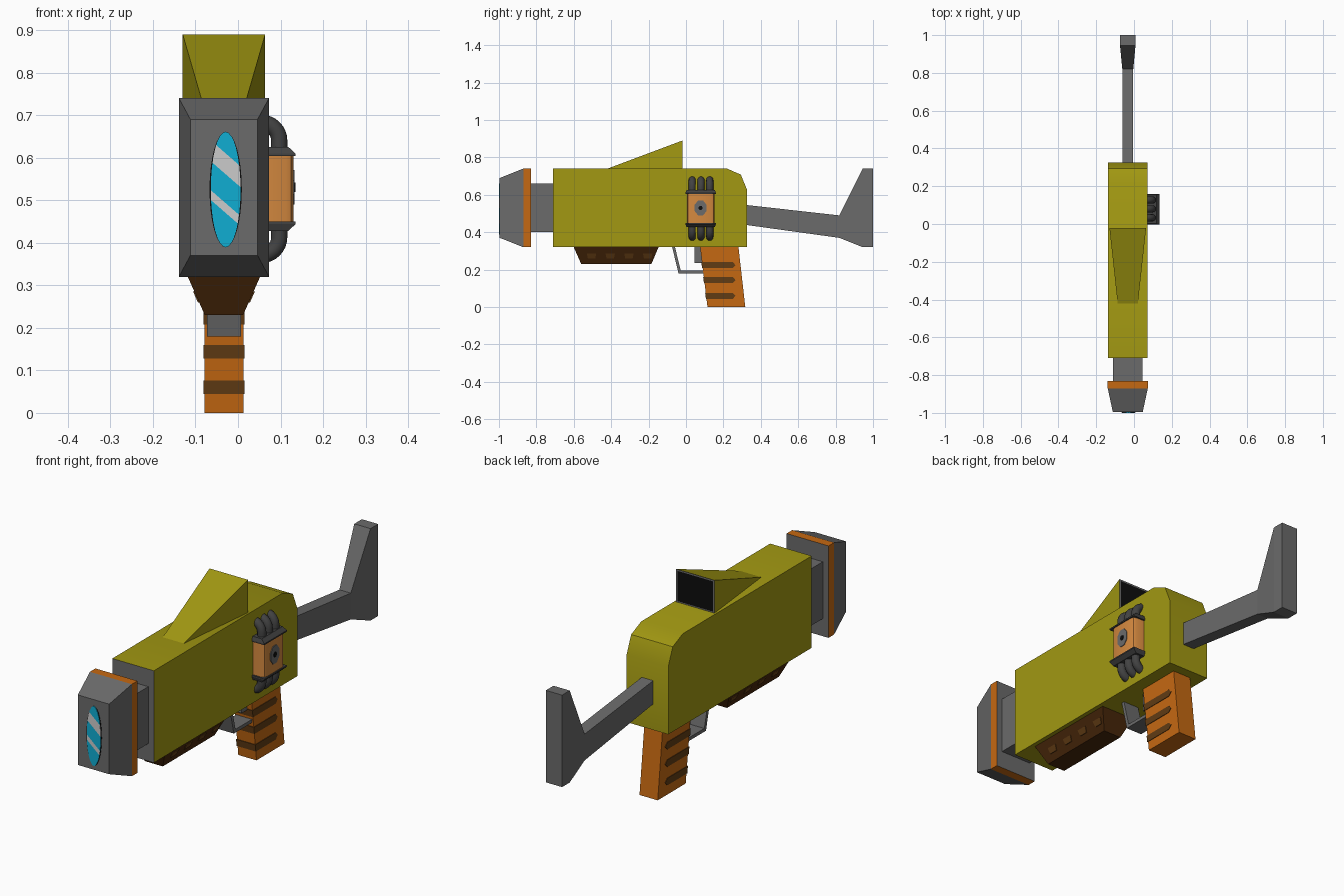
import bpy, bmesh, math

if "Cube" in bpy.data.objects:
    bpy.data.objects.remove(bpy.data.objects["Cube"])

CX = -0.033  # centre line of the body


def material(name, r, g, b):
    m = bpy.data.materials.new(name)
    m.diffuse_color = (r, g, b, 1)
    m.use_nodes = True
    m.node_tree.nodes["Principled BSDF"].inputs["Base Color"].default_value = m.diffuse_color
    return m


OLIVE = material("olive", 0.36, 0.315, 0.006)
GREY = material("grey", 0.145, 0.145, 0.145)
ORANGE = material("orange", 0.56, 0.14, 0.006)
PALE = material("pale_orange", 0.66, 0.25, 0.05)
DARK = material("dark_grey", 0.055, 0.055, 0.055)
BROWN = material("brown", 0.12, 0.045, 0.007)
UMBER = material("dark_brown", 0.065, 0.020, 0.003)
CYAN = material("cyan", 0.005, 0.42, 0.65)
SILVER = material("silver", 0.60, 0.60, 0.60)
BLACK = material("black", 0.004, 0.004, 0.004)


def loft(name, rings, mats, rule=None, smooth=False, edit=None):
    """Skin a list of equal-length rings, cap both ends, colour faces by rule."""
    bm = bmesh.new()
    vs = [[bm.verts.new(p) for p in ring] for ring in rings]
    n = len(rings[0])
    for a, b in zip(vs, vs[1:]):
        for i in range(n):
            j = (i + 1) % n
            bm.faces.new((a[i], a[j], b[j], b[i]))
    bm.faces.new(vs[0])
    bm.faces.new(vs[-1][::-1])
    bmesh.ops.recalc_face_normals(bm, faces=bm.faces[:])
    if edit:
        edit(bm)
    bm.normal_update()
    if rule:
        for f in bm.faces:
            f.material_index = rule(f)
    me = bpy.data.meshes.new(name)
    bm.to_mesh(me)
    bm.free()
    for m in mats:
        me.materials.append(m)
    ob = bpy.data.objects.new(name, me)
    bpy.context.collection.objects.link(ob)
    if smooth:
        bpy.ops.object.select_all(action='DESELECT')
        ob.select_set(True)
        bpy.context.view_layer.objects.active = ob
        bpy.ops.object.shade_smooth_by_angle(angle=math.radians(40))
    return ob


def prism(name, profile, half, mats, **kw):
    """Side profile (y, z) given thickness across x."""
    return loft(name, [[(CX + s * half, y, z) for y, z in profile] for s in (-1, 1)], mats, **kw)


def along_y(name, stations, mats, **kw):
    """Box sections along y: (y, z low, z high, half width)."""
    return loft(name, [[(CX - w, y, a), (CX + w, y, a), (CX + w, y, b), (CX - w, y, b)]
                       for y, a, b, w in stations], mats, **kw)


def along_z(name, stations, mats, **kw):
    """Box sections along z: (z, x low, x high, y low, y high)."""
    return loft(name, [[(x0, y0, z), (x1, y0, z), (x1, y1, z), (x0, y1, z)]
                       for z, x0, x1, y0, y1 in stations], mats, **kw)


# Body with rounded upper rear corner and grey front
prism("body", [(-.71, .32), (.325, .32), (.325, .63), (.293, .708), (.22, .74), (-.71, .74)],
      .105, [OLIVE, GREY], rule=lambda f: int(f.normal.y < -.9), smooth=True)

# Muzzle neck and head
along_y("muzzle_neck", [(-.84, .40, .66, .077), (-.70, .40, .66, .077)], [GREY])
along_y("muzzle_head", [(-.996, .37, .69, .079), (-.87, .32, .74, .106), (-.83, .32, .74, .106)],
        [GREY, ORANGE], rule=lambda f: int(abs(f.calc_center_median().y + .85) < .01))

# Lens: black rim plate, cyan disc cut by two diagonal silver bands
LX, LZ, SLOPE = -0.029, 0.525, 0.87


def ellipse(y, rx, rz):
    return [(LX + rx * math.cos(t), y, LZ + rz * math.sin(t))
            for t in (i * math.tau / 32 for i in range(32))]


def cut_bands(bm):
    for z in (.61, .561, .493, .47):
        bmesh.ops.bisect_plane(bm, geom=bm.verts[:] + bm.edges[:] + bm.faces[:],
                               plane_co=(LX, 0, z), plane_no=(SLOPE, 0, 1))


def band(f):
    c = f.calc_center_bounds()
    v = c.z + SLOPE * (c.x - LX)
    return int(.561 < v < .61 or .47 < v < .493)


loft("lens_rim", [ellipse(-.99, .038, .135), ellipse(-.998, .038, .135)], [BLACK])
loft("lens", [ellipse(-.99, .035, .136), ellipse(-1, .035, .136)], [CYAN, SILVER],
     rule=band, edit=cut_bands)


# Sight hood: wedge widening to the rear with a framed dark opening
def sight_opening(bm):
    bm.normal_update()
    rear = [f for f in bm.faces if f.normal.y > .9]
    bmesh.ops.inset_region(bm, faces=rear, thickness=.01)
    rear[0].material_index = 2


def sight_rule(f):
    if f.material_index == 2:
        return 2
    return int(f.normal.y > .9)


loft("sight_hood", [[(CX + s * .053, -.425, .738), (CX + s * .097, -.02, .738),
                     (CX + s * .097, -.02, .89)] for s in (-1, 1)],
     [OLIVE, GREY, BLACK], rule=sight_rule, edit=sight_opening)

# Foregrip and its finger marks
along_z("foregrip", [(.32, CX - .085, CX + .085, -.60, -.147),
                     (.23, CX - .045, CX + .045, -.56, -.185)], [UMBER])
for i in range(4):
    y = -.53 + i * .1
    along_z(f"foregrip_mark_{i + 1}", [(.285, CX - .0725, CX + .0725, y, y + .05),
                                       (.26, CX - .0613, CX + .0613, y + .005, y + .045)], [BROWN])

# Pistol grip with wrapped stripes
prism("grip", [(.075, .325), (.28, .325), (.317, 0), (.115, 0)], .046, [ORANGE])
for i, z in enumerate((.06, .144, .224)):
    a, b = z - .016, z + .016
    fa, fb = (.112 - .125 * h for h in (a, b))
    prism(f"grip_stripe_{i + 1}", [(fa, a), (.25, a), (.265, z), (.25, b), (fb, b)], .0485, [BROWN])

# Trigger and guard
prism("trigger", [(.045, .325), (.08, .325), (.09, .235), (.045, .235)], .02, [GREY])
prism("trigger_guard", [(-.075, .325), (-.04, .18), (.10, .18), (.10, .195),
                        (-.028, .195), (-.06, .325)], .04, [GREY])

# Shoulder stock
along_y("stock", [(.30, .442, .548, .029), (.82, .37, .49, .029),
                  (.945, .32, .74, .041), (1, .32, .74, .041)], [GREY])

# Power cell on the right side
cell = [(.06, .005), (.113, .005), (.125, .011), (.13, .024),
        (.13, .133), (.125, .146), (.113, .152), (.06, .152)]
loft("power_cell", [[(x, y, z) for x, y in cell] for z in (.445, .61)], [PALE], smooth=True)
MID = .5265


def octagon(x, ry, rz):
    return [(x, .078 + ry * math.cos(t), .53 + rz * math.sin(t))
            for t in ((i + .5) * math.tau / 8 for i in range(8))]


loft("cell_plate", [octagon(.128, .034, .044), octagon(.133, .034, .044)], [GREY])
loft("cell_dot", [octagon(.13, .011, .012), octagon(.135, .011, .012)], [BLACK])

# Cell caps and curved pipes, mirrored top and bottom
for side, s in (("upper", 1), ("lower", -1)):
    along_z(f"{side}_cell_cap", [(MID + s * .077, .06, .135, -.003, .16),
                                 (MID + s * .083, .06, .135, -.003, .16),
                                 (MID + s * .099, .06, .118, .003, .154)], [DARK])
    for k, y in enumerate((.033, .080, .127)):
        rings = []
        for step in range(-1, 9):
            a = max(step, 0) * math.pi / 16
            base = .1135 if step >= 0 else .09
            ring = []
            for i in range(12):
                p = i * math.tau / 12
                r = .042 + .019 * math.cos(p)
                ring.append((.055 + r * math.cos(a), y + .019 * math.sin(p),
                             MID + s * (base + r * math.sin(a))))
            rings.append(ring)
        loft(f"{side}_pipe_{k + 1}", rings, [DARK], smooth=True)
